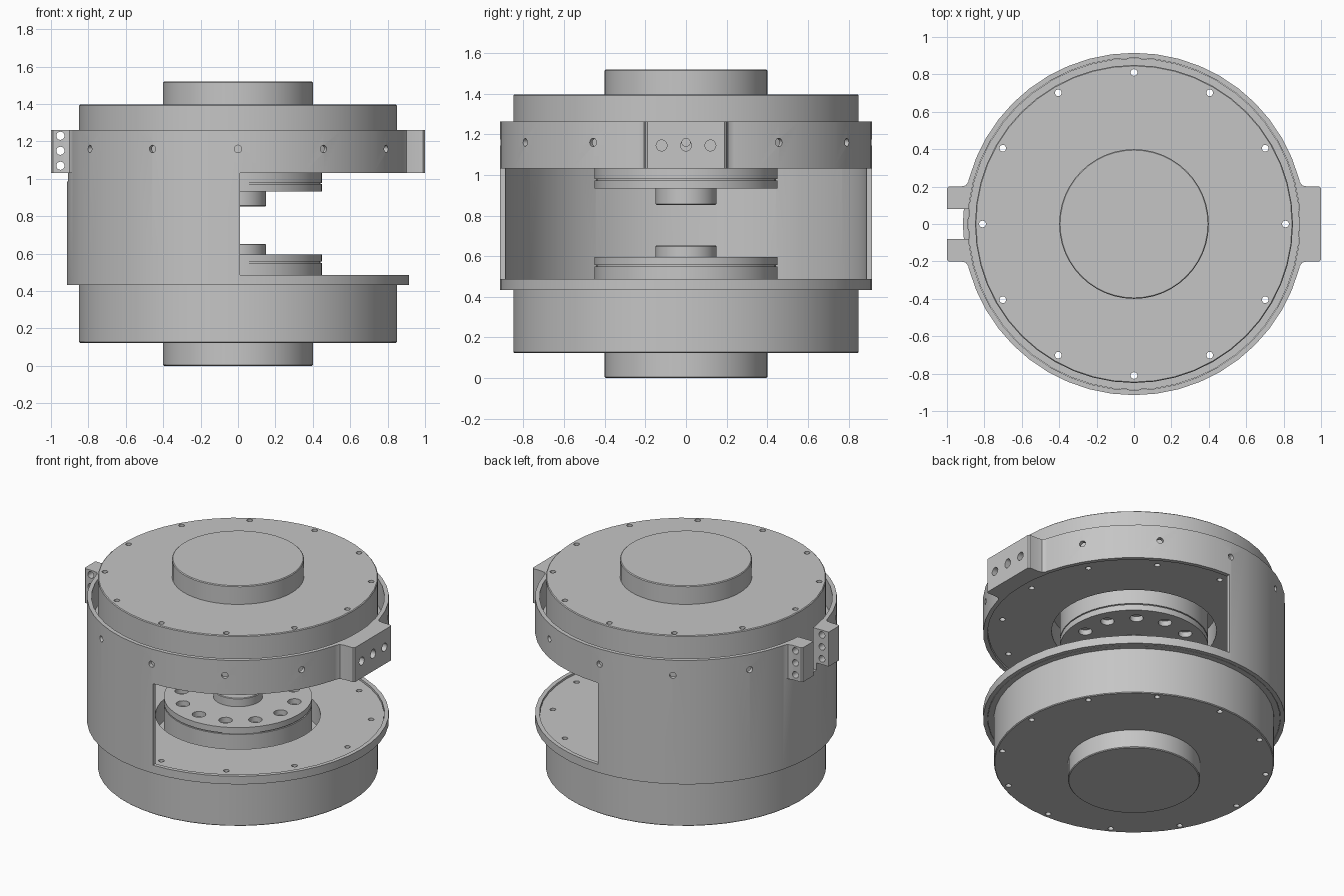
import bpy, bmesh, math
from mathutils import Matrix, Vector

cube = bpy.data.objects.get("Cube")
if cube:
    bpy.data.objects.remove(cube, do_unlink=True)

# One plain machined-metal colour
GREY = (0.56, 0.56, 0.56, 1)
metal = bpy.data.materials.new("grey metal")
metal.use_nodes = True
metal.diffuse_color = GREY
metal.node_tree.nodes["Principled BSDF"].inputs["Base Color"].default_value = GREY

SIDES = 48
MID = 1.52            # the upper half is the lower one mirrored: z -> MID - z
Z_LOW, Z_HIGH = 1.032, 1.262
THIRTY = math.radians(30)


def finish(bm, name):
    bmesh.ops.recalc_face_normals(bm, faces=bm.faces)
    mesh = bpy.data.meshes.new(name)
    bm.to_mesh(mesh)
    bm.free()
    mesh.materials.append(metal)
    obj = bpy.data.objects.new(name, mesh)
    bpy.context.collection.objects.link(obj)
    return obj


def lathe(name, profile, closed=False):
    bm = bmesh.new()
    verts = [bm.verts.new((r, 0, z)) for r, z in profile]
    pairs = list(zip(verts, verts[1:]))
    if closed:
        pairs.append((verts[-1], verts[0]))
    edges = [bm.edges.new(p) for p in pairs]
    bmesh.ops.spin(bm, geom=verts + edges, cent=(0, 0, 0), axis=(0, 0, 1),
                   dvec=(0, 0, 0), angle=math.tau, steps=SIDES)
    bmesh.ops.remove_doubles(bm, verts=bm.verts, dist=0.0005)
    return finish(bm, name)


def prism(name, outline, z0, z1):
    bm = bmesh.new()
    face = bm.faces.new([bm.verts.new((x, y, z0)) for x, y in outline])
    top = bmesh.ops.extrude_face_region(bm, geom=[face])["geom"]
    bmesh.ops.translate(bm, vec=(0, 0, z1 - z0),
                        verts=[g for g in top if isinstance(g, bmesh.types.BMVert)])
    return finish(bm, name)


def box(name, x0, x1, y0, y1, z0, z1):
    return prism(name, [(x0, y0), (x1, y0), (x1, y1), (x0, y1)], z0, z1)


def rods(name, items):
    """Drill set: each item is centre, direction, radius, length."""
    bm = bmesh.new()
    for centre, direction, radius, length in items:
        turn = Vector((0, 0, 1)).rotation_difference(Vector(direction)).to_matrix().to_4x4()
        bmesh.ops.create_cone(bm, cap_ends=True, segments=14, radius1=radius,
                              radius2=radius, depth=length,
                              matrix=Matrix.Translation(centre) @ turn)
    return finish(bm, name)


def activate(obj):
    bpy.ops.object.select_all(action='DESELECT')
    obj.select_set(True)
    bpy.context.view_layer.objects.active = obj


def combine(obj, tool, operation='DIFFERENCE'):
    activate(obj)
    mod = obj.modifiers.new("combine", 'BOOLEAN')
    mod.operation = operation
    mod.solver = 'EXACT'
    mod.object = tool
    bpy.ops.object.modifier_apply(modifier=mod.name)
    bpy.data.objects.remove(tool, do_unlink=True)


def smooth(obj):
    activate(obj)
    bpy.ops.object.shade_smooth_by_angle(angle=THIRTY)


def around(radius, angle):
    return radius * math.cos(angle), radius * math.sin(angle)


# Housing: thin cylinder shell, open on the +x side
housing = lathe("housing", [(0.888, 0.433), (0.915, 0.433),
                            (0.915, Z_HIGH), (0.888, Z_HIGH)], closed=True)
combine(housing, box("window_cutter", 0.01, 1.2, -1.2, 1.2, 0.487, Z_LOW))

# Mounting lug on +x with flared root, clamp lug on -x
half = [(0.9, 0.0), (0.896, 0.2), (0.93, 0.2), (0.99, 0.2), (1.0, 0.19)]
half[1:2] = [(0.886, 0.225), (0.9, 0.206)]
outline = [(x, -y) for x, y in half[:0:-1]] + half[1:]
combine(housing, prism("mounting_lug", outline, Z_LOW, Z_HIGH), 'UNION')
combine(housing, prism("clamp_lug", [(-x, y) for x, y in outline], Z_LOW, Z_HIGH), 'UNION')
combine(housing, box("slot_cutter", -1.2, -0.8, -0.08, 0.08, 0.985, 1.4))

# Radial screw holes, lug holes and clamp bolt holes
drills = []
for i in range(12):
    if i != 6:
        x, y = around(0.92, i * THIRTY)
        drills.append(((x, y, 1.16), (x, y, 0), 0.02, 0.16))
combine(housing, rods("screw_drill", drills))
combine(housing, rods("lug_drill", [((1.0, y, 1.145), (1, 0, 0), 0.027, 0.14)
                                    for y in (-0.12, 0, 0.12)]))
combine(housing, rods("clamp_drill", [((-0.95, 0, z), (0, 1, 0), 0.022, 0.6)
                                      for z in (1.07, 1.15, 1.23)]))
smooth(housing)

# Lower and upper pole pieces, each with an inner coil disc and a core tip
for side, coil_end, tip_end in (("lower", 0.596, 0.652), ("upper", 0.587, 0.667)):
    def flip(z):
        return z if side == "lower" else MID - z

    def turned(name, profile):
        return lathe(side + name, [(r, flip(z)) for r, z in profile])

    # Stepped body with an annular recess around the coil
    body = turned("_pole_body", [
        (0, 0), (0.395, 0), (0.4, 0.005), (0.4, 0.123), (0.845, 0.123),
        (0.85, 0.128), (0.85, 0.433), (0.886, 0.433), (0.886, 0.475),
        (0.5, 0.475), (0.5, 0.33), (0, 0.33)])
    combine(body, rods("bolt_drill", [
        ((*around(0.81, i * THIRTY), flip(0.3)), (0, 0, 1), 0.018, 0.6)
        for i in range(12)]))
    smooth(body)

    # Coil disc with a thin groove and a ring of shallow holes
    seam = coil_end - 0.042
    coil = turned("_coil_disc", [
        (0, 0.325), (0.45, 0.325), (0.45, seam - 0.004), (0.442, seam - 0.004),
        (0.442, seam + 0.003), (0.45, seam + 0.003), (0.45, coil_end), (0, coil_end)])
    combine(coil, rods("coil_drill", [
        ((*around(0.35, (i - 0.25) * THIRTY), flip(coil_end)), (0, 0, 1), 0.042, 0.07)
        for i in range(12)]))
    smooth(coil)

    # Core tip
    smooth(turned("_core_tip", [
        (0, coil_end - 0.02), (0.15, coil_end - 0.02), (0.15, tip_end - 0.004),
        (0.146, tip_end), (0, tip_end)]))
